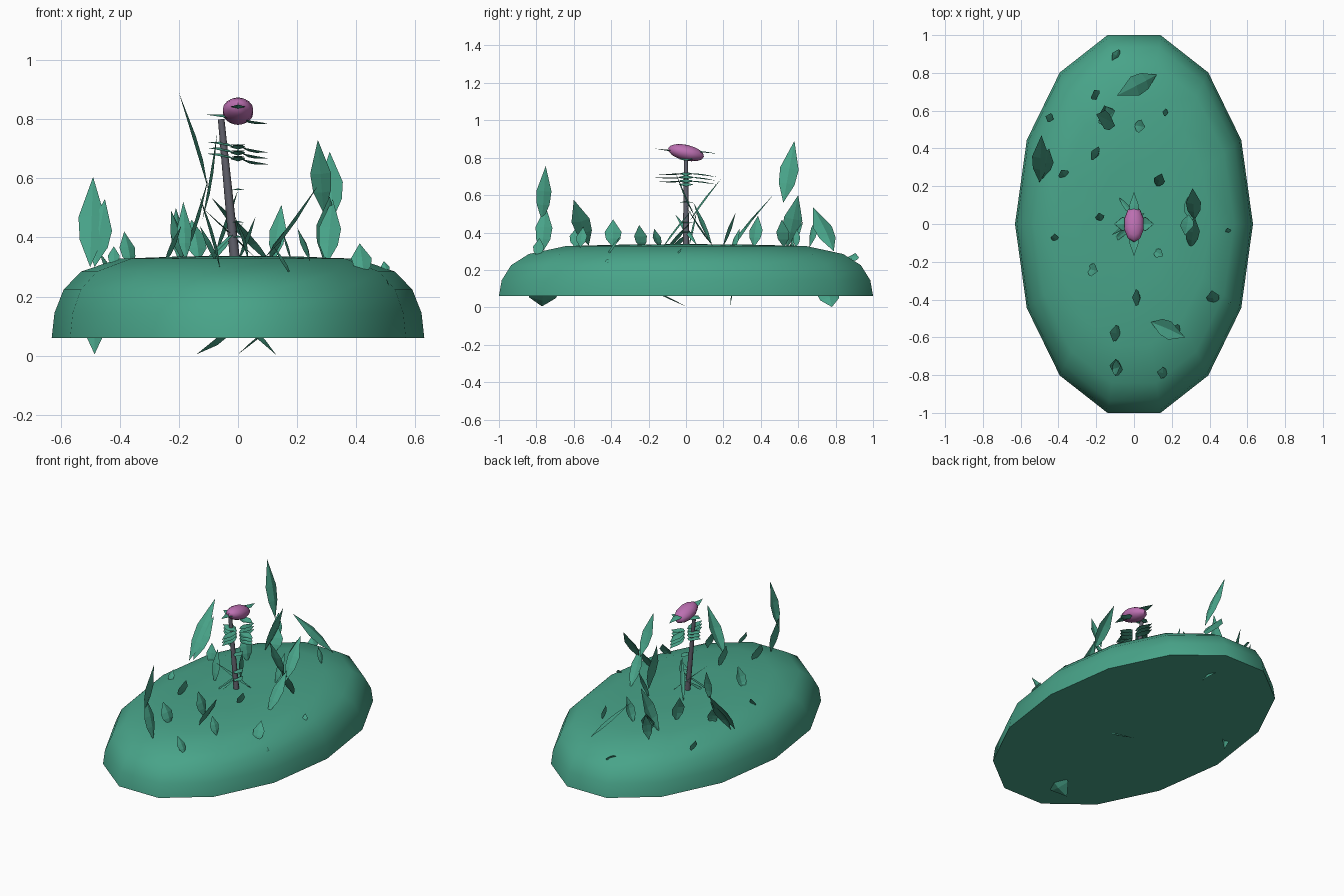
import bpy, bmesh, math
from mathutils import Vector, Matrix


def material(name, rgb):
    m = bpy.data.materials.new(name)
    m.diffuse_color = (*rgb, 1)
    return m


GREEN = material("leaf green", (0.065, 0.37, 0.25))
PURPLE = material("flower purple", (0.50, 0.16, 0.44))
GREY = material("stem grey", (0.12, 0.12, 0.15))


def finish(name, bm, mat, smooth=None):
    mesh = bpy.data.meshes.new(name)
    bmesh.ops.recalc_face_normals(bm, faces=bm.faces)
    bm.to_mesh(mesh)
    bm.free()
    mesh.materials.append(mat)
    ob = bpy.data.objects.new(name, mesh)
    bpy.context.collection.objects.link(ob)
    if smooth:
        bpy.context.view_layer.objects.active = ob
        ob.select_set(True)
        bpy.ops.object.shade_smooth_by_angle(angle=math.radians(smooth))
        ob.select_set(False)
    return ob


def leaf(bm, base, tip, width, side):
    """Slightly folded pointed leaf; side is the heading of its width in degrees."""
    base, tip = Vector(base), Vector(tip)
    along = tip - base
    a = math.radians(side)
    across = Vector((math.cos(a), math.sin(a), 0))
    across -= along * (across.dot(along) / along.length_squared)
    across = across.normalized() * width / 2
    fold = across.cross(along).normalized() * width * 0.12
    rows = []
    for t, w in ((0.3, 0.85), (0.55, 1.0)):
        mid = base + along * t
        rows.append([bm.verts.new(p) for p in (mid - across * w, mid + fold, mid + across * w)])
    b, t = bm.verts.new(base), bm.verts.new(tip)
    (l0, m0, r0), (l1, m1, r1) = rows
    for f in ((b, m0, l0), (b, r0, m0), (l0, m0, m1, l1), (m0, r0, r1, m1), (l1, m1, t), (m1, r1, t)):
        bm.faces.new(f)


def leaf_object(name, leaves):
    bm = bmesh.new()
    for args in leaves:
        leaf(bm, *args)
    return finish(name, bm, GREEN)


# Mound: fourteen-sided oval rings, flat underneath
bm = bmesh.new()
N = 14
rings = []
for r, z in ((1, 0.06), (0.985, 0.145), (0.935, 0.225), (0.84, 0.285), (0.64, 0.328), (0.3, 0.336)):
    rings.append([bm.verts.new((0.63 * r * math.cos(math.tau * i / N),
                                1.026 * r * math.sin(math.tau * i / N), z)) for i in range(N)])
for lo, hi in zip(rings, rings[1:]):
    for i in range(N):
        bm.faces.new((lo[i], lo[(i + 1) % N], hi[(i + 1) % N], hi[i]))
top = bm.verts.new((0, 0, 0.338))
for i in range(N):
    bm.faces.new((rings[-1][i], rings[-1][(i + 1) % N], top))
bm.faces.new(rings[0][::-1])
finish("mound", bm, GREEN, 40)

# Flower stem: thin leaning tube
bm = bmesh.new()
foot, head = Vector((-0.01, 0, 0.32)), Vector((-0.057, 0, 0.80))
d = head - foot
bmesh.ops.create_cone(bm, cap_ends=True, segments=8, radius1=0.017, radius2=0.011, depth=d.length,
                      matrix=Matrix.Translation((foot + head) / 2) @ d.to_track_quat('Z', 'Y').to_matrix().to_4x4())
finish("flower_stem", bm, GREY, 60)

# Flower head: tilted flattened ball
bm = bmesh.new()
bmesh.ops.create_uvsphere(bm, u_segments=10, v_segments=8, radius=1,
                          matrix=Matrix.Translation((0, 0, 0.827)) @ Matrix.Rotation(math.radians(-13), 4, 'X')
                          @ Matrix.Diagonal((0.054, 0.098, 0.042, 1)))
finish("flower_head", bm, PURPLE, 50)

# Leaf whorls up the stem, and a whorl under the bloom
whorls = []
for z in (0.705, 0.685, 0.665):
    for s in (-1, 1):
        whorls.append(((s * 0.01, 0, z), (s * 0.105, 0, z - s * 0.018), 0.075, 90))
        whorls.append(((0, s * 0.01, z + 0.01), (0, s * 0.165, z - s * 0.008), 0.05, 0))
leaf_object("stem_leaves", whorls)
leaf_object("bloom_leaves", [((0, 0.01 * s, 0.835), (0, 0.17 * s, 0.835 - 0.014 * s), 0.05, 0) for s in (-1, 1)]
            + [((0.01 * s, 0, 0.80), (0.105 * s, 0, 0.80 - 0.015 * s), 0.07, 90) for s in (-1, 1)])
leaf_object("lower_stem_leaves", [((0, -0.04, z), (0, 0.05, z), 0.05, 0) for z in (0.56, 0.45, 0.40)])

# Tall stacked leaves
leaf_object("tall_leaves_left", [
    ((-0.50, 0.22, 0.30), (-0.49, 0.47, 0.605), 0.09, 0),
    ((-0.485, 0.24, 0.30), (-0.45, 0.40, 0.53), 0.08, 0)])
leaf_object("tall_leaves_right", [
    ((0.29, 0.15, 0.32), (0.31, 0.00, 0.54), 0.07, 0),
    ((0.29, 0.05, 0.48), (0.27, -0.06, 0.73), 0.07, 0),
    ((0.30, -0.13, 0.31), (0.32, 0.04, 0.53), 0.075, 0),
    ((0.32, 0.02, 0.46), (0.31, 0.19, 0.69), 0.08, 0)])
leaf_object("tall_leaves_back", [
    ((-0.19, 0.54, 0.32), (-0.10, 0.60, 0.60), 0.10, 90),
    ((-0.10, 0.52, 0.56), (-0.20, 0.58, 0.89), 0.10, 90)])
leaf_object("tall_leaves_front", [
    ((-0.06, -0.77, 0.29), (-0.13, -0.75, 0.54), 0.09, 90),
    ((-0.12, -0.77, 0.46), (-0.07, -0.75, 0.755), 0.08, 90)])

# Broad leaning leaves
leaf_object("leaning_leaves", [
    ((0.09, -0.52, 0.33), (0.27, -0.60, 0.575), 0.10, 90),
    ((0.12, 0.79, 0.30), (-0.09, 0.68, 0.535), 0.11, 110),
    ((-0.20, 0.66, 0.32), (-0.21, 0.71, 0.50), 0.06, 40)])

# Narrow blades around the stem
leaf_object("stem_base_blades", [
    ((-0.13, -0.11, 0.30), (0.02, 0.02, 0.45), 0.03, 120),
    ((-0.10, -0.08, 0.31), (-0.02, 0.02, 0.40), 0.04, 120),
    ((0.06, 0.06, 0.33), (-0.12, -0.06, 0.50), 0.03, 100),
    ((-0.08, 0.14, 0.33), (0.00, 0.04, 0.56), 0.03, 60)])

# Leaf points showing under the mound
leaf_object("under_points", [
    ((-0.485, 0.235, 0.005), (-0.485, 0.29, 0.25), 0.08, 0),
    ((-0.14, -0.77, 0.005), (0.05, -0.76, 0.16), 0.17, 90),
    ((0.13, 0.78, 0.002), (-0.03, 0.74, 0.14), 0.12, 90),
    ((0.00, 0.00, 0.005), (0.15, -0.26, 0.13), 0.02, 60)])

# Small sprouts: x, y, foot height, height, width, heading, lean across
sprouts = [
    (-0.37, 0.26, 0.30, 0.12, 0.06, 30, 0.03), (-0.20, 0.37, 0.32, 0.17, 0.08, 60, 0.03),
    (0.13, 0.22, 0.32, 0.19, 0.06, -20, 0.05), (0.02, 0.52, 0.32, 0.15, 0.07, 80, -0.04),
    (-0.23, -0.24, 0.31, 0.13, 0.07, 75, -0.04), (0.02, -0.39, 0.32, 0.15, 0.09, 90, 0.03),
    (-0.09, -0.58, 0.31, 0.13, 0.09, 80, 0.04), (0.42, -0.40, 0.27, 0.11, 0.07, 10, 0.05),
    (-0.44, 0.56, 0.27, 0.08, 0.05, 70, 0.03), (0.17, 0.59, 0.32, 0.10, 0.04, 80, 0.02),
    (-0.09, 0.89, 0.24, 0.05, 0.07, 60, 0.03), (-0.42, -0.08, 0.30, 0.07, 0.04, 0, 0.03),
    (-0.18, 0.03, 0.32, 0.20, 0.05, 10, 0.03), (0.12, -0.15, 0.32, 0.10, 0.05, 60, -0.04),
    (0.16, -0.79, 0.27, 0.10, 0.06, 80, 0.04), (0.50, -0.04, 0.28, 0.04, 0.03, 20, 0.02),
    (0.51, -0.42, 0.22, 0.04, 0.03, 90, 0.01), (-0.14, 0.58, 0.32, 0.14, 0.08, 20, 0.05),
    (0.23, -0.56, 0.32, 0.11, 0.06, 70, 0.03)]
for i, (x, y, z, h, w, heading, lean) in enumerate(sprouts, 1):
    a = math.radians(heading + 90)
    dx, dy = lean * math.cos(a), lean * math.sin(a)
    leaf_object(f"sprout_{i:02d}", [((x - dx / 2, y - dy / 2, z), (x + dx, y + dy, z + h), w, heading)])
